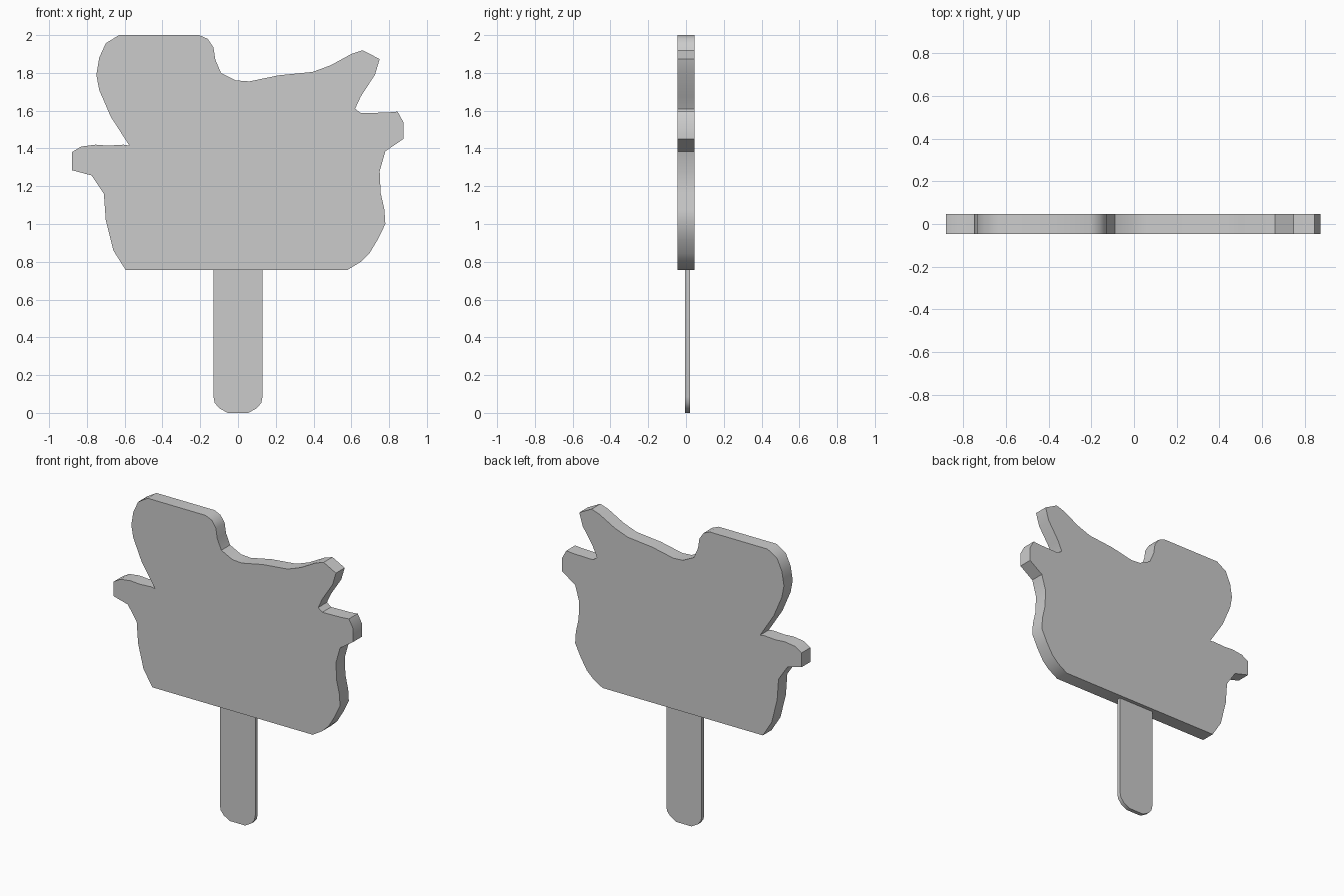
import bpy, bmesh
from math import radians

if "Cube" in bpy.data.objects:
    bpy.data.objects.remove(bpy.data.objects["Cube"])


def slab(name, outline, y_front, y_back):
    """Extrude an x/z outline into a flat plate between two y positions."""
    bm = bmesh.new()
    face = bm.faces.new([bm.verts.new((x, y_front, z)) for x, z in outline])
    side = bmesh.ops.extrude_face_region(bm, geom=[face], use_keep_orig=True)
    moved = [g for g in side["geom"] if isinstance(g, bmesh.types.BMVert)]
    bmesh.ops.translate(bm, verts=moved, vec=(0, y_back - y_front, 0))
    bmesh.ops.recalc_face_normals(bm, faces=bm.faces)
    mesh = bpy.data.meshes.new(name)
    bm.to_mesh(mesh)
    bm.free()
    obj = bpy.data.objects.new(name, mesh)
    bpy.context.collection.objects.link(obj)
    bpy.ops.object.select_all(action="DESELECT")
    obj.select_set(True)
    bpy.context.view_layer.objects.active = obj
    bpy.ops.object.shade_smooth_by_angle(angle=radians(35))
    return obj


# Left side and left tab, going up
left = [(-.595, .757), (-.66, .86), (-.70, 1.02), (-.71, 1.16), (-.775, 1.257),
        (-.88, 1.285), (-.88, 1.38), (-.83, 1.41), (-.755, 1.42),
        (-.69, 1.415), (-.605, 1.42), (-.575, 1.415)]
# Rounded lobe at upper left, then the dipping top edge
top = [(-.675, 1.57), (-.735, 1.71), (-.75, 1.79), (-.735, 1.88), (-.70, 1.957),
       (-.63, 2.0), (-.205, 2.0), (-.16, 1.98), (-.13, 1.935), (-.12, 1.87),
       (-.09, 1.80), (-.01, 1.76), (.06, 1.755), (.215, 1.787), (.395, 1.805)]
# Upper right horn, right tab and right side, going down
right = [(.49, 1.84), (.60, 1.90), (.66, 1.92), (.75, 1.873), (.725, 1.79),
         (.65, 1.675), (.62, 1.61), (.65, 1.587), (.79, 1.59), (.845, 1.595),
         (.875, 1.54), (.875, 1.45), (.78, 1.385), (.75, 1.28), (.755, 1.165),
         (.775, 1.077), (.78, 1.0), (.74, .918), (.695, .843), (.65, .80),
         (.58, .757)]
slab("sign_board", left + top + right, -.046, .046)

# Thin handle with rounded bottom corners, set slightly behind centre
half = [(.055, 0), (.10, .025), (.123, .053), (.13, .085), (.13, .77)]
handle = half + [(-x, z) for x, z in reversed(half)]
slab("handle_stick", handle, -.005, .021)
